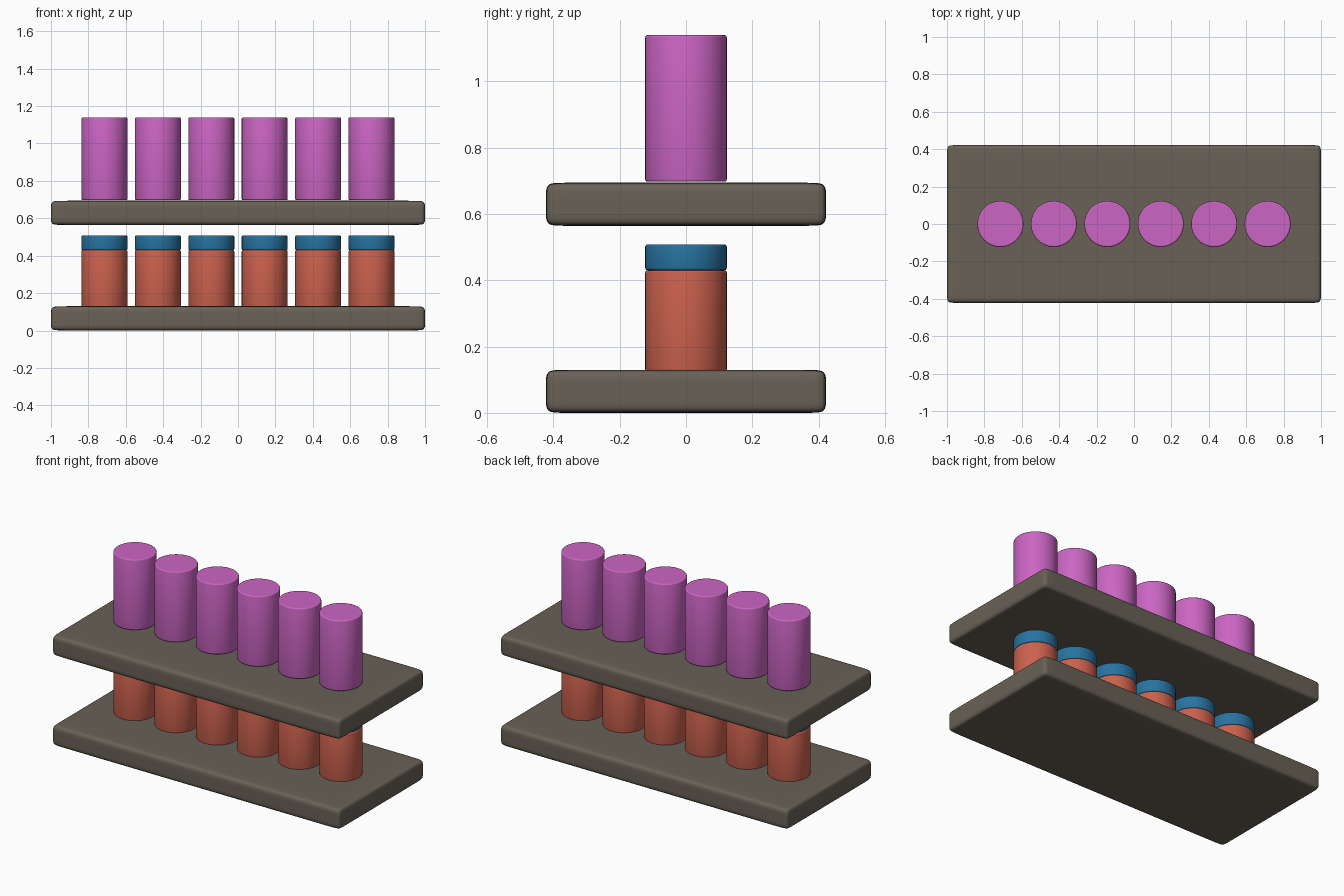
import bpy, bmesh
from mathutils import Vector

if "Cube" in bpy.data.objects:
    bpy.data.objects.remove(bpy.data.objects["Cube"])


def material(name, rgb):
    m = bpy.data.materials.new(name)
    m.diffuse_color = (*rgb, 1)
    m.use_nodes = True
    m.node_tree.nodes["Principled BSDF"].inputs["Base Color"].default_value = m.diffuse_color
    return m


SHELF = material("dark_taupe", (0.14, 0.12, 0.093))
ORANGE = material("terracotta", (0.60, 0.12, 0.075))
BLUE = material("blue", (0.02, 0.17, 0.35))
PURPLE = material("orchid", (0.60, 0.13, 0.55))


def make_object(name, bm, mat):
    me = bpy.data.meshes.new(name)
    bm.to_mesh(me)
    bm.free()
    me.materials.append(mat)
    ob = bpy.data.objects.new(name, me)
    bpy.context.collection.objects.link(ob)
    return ob


def shelf(name, z0, z1, support=0.045):
    # Box with support loops near its edges, softened by subdivision
    half = Vector((1.0, 0.4225, (z1 - z0) / 2))
    bm = bmesh.new()
    bmesh.ops.create_cube(bm, size=2)
    bmesh.ops.subdivide_edges(bm, edges=bm.edges[:], cuts=3, use_grid_fill=True)
    for v in bm.verts:
        for i in range(3):
            c = v.co[i]
            s = (c > 0.1) - (c < -0.1)
            inset = 0 if abs(c) > 0.75 else support
            v.co[i] = s * (half[i] - inset)
    for f in bm.faces:
        f.smooth = True
    ob = make_object(name, bm, SHELF)
    ob.location.z = (z0 + z1) / 2
    sub = ob.modifiers.new("soft_edges", "SUBSURF")
    sub.levels = sub.render_levels = 3


def cylinder(name, x, z0, z1, mat, radius=0.123):
    # Smooth cylinder with softened rims
    bm = bmesh.new()
    bmesh.ops.create_cone(bm, cap_ends=True, segments=48,
                          radius1=radius, radius2=radius, depth=z1 - z0)
    rims = [e for e in bm.edges if any(len(f.verts) > 4 for f in e.link_faces)]
    bmesh.ops.bevel(bm, geom=rims, offset=0.007, segments=3,
                    profile=0.5, affect='EDGES')
    for f in bm.faces:
        f.smooth = len(f.verts) <= 4
    ob = make_object(name, bm, mat)
    ob.location = (x, 0, (z0 + z1) / 2)


# Two shelves
shelf("lower_shelf", 0.0, 0.13)
shelf("upper_shelf", 0.564, 0.694)

# Six evenly spaced jars with lids below, six tall canisters above
for i in range(6):
    x = (i - 2.5) * 2 / 7
    cylinder(f"jar_{i + 1}", x, 0.125, 0.43, ORANGE)
    cylinder(f"jar_lid_{i + 1}", x, 0.43, 0.508, BLUE)
    cylinder(f"canister_{i + 1}", x, 0.697, 1.139, PURPLE)
